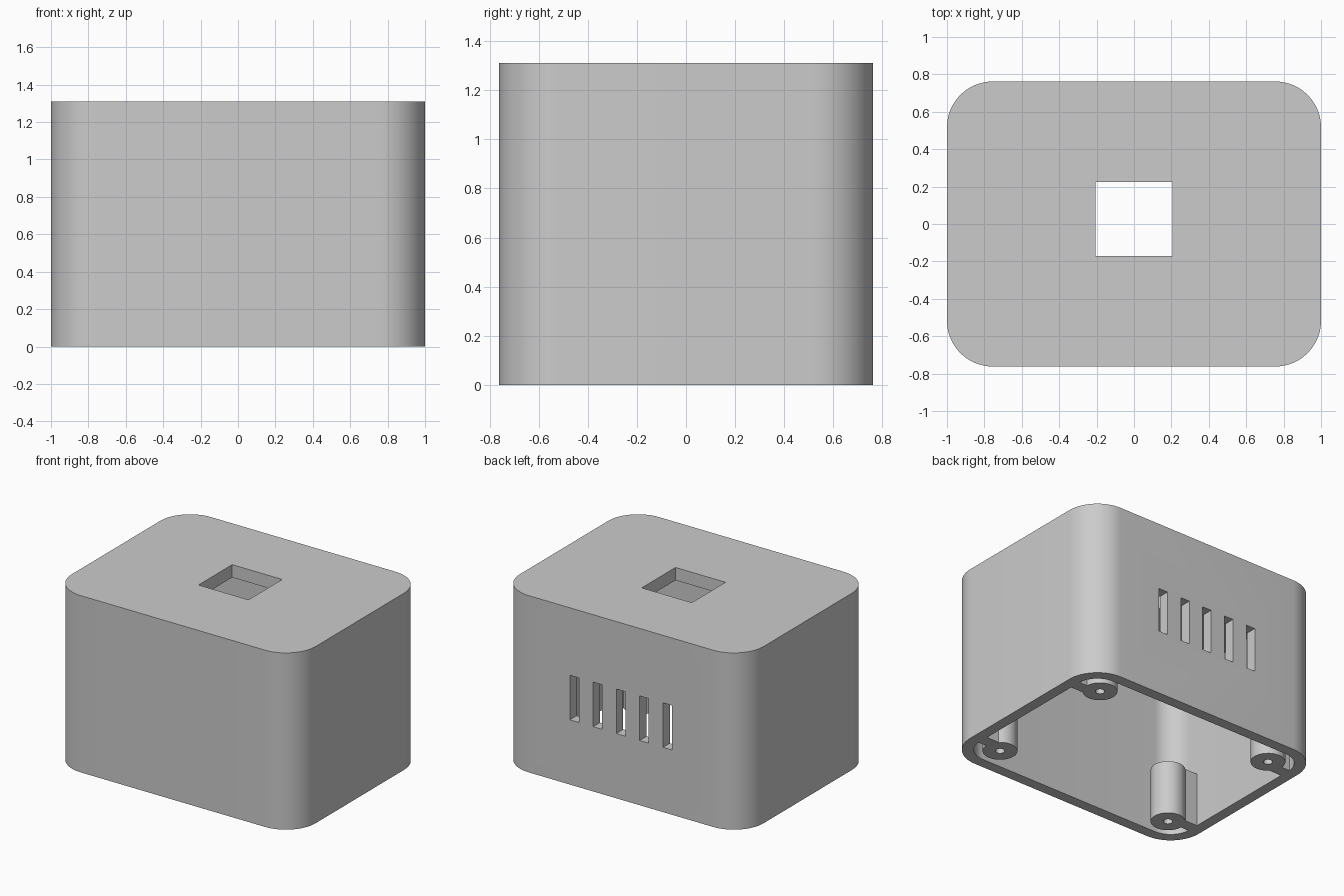
import bpy
import bmesh
from math import cos, sin, pi, radians

cube = bpy.data.objects.get("Cube")
if cube:
    bpy.data.objects.remove(cube, do_unlink=True)

HALF_X, HALF_Y, HEIGHT = 1.0, 0.762, 1.31
RADIUS, WALL, LID = 0.245, 0.08, 0.095
POST_X, POST_Y, POST_R, POST_H = 0.736, 0.522, 0.117, 0.4

grey = bpy.data.materials.new("plain grey")
grey.use_nodes = True
colour = (0.6, 0.6, 0.6, 1)
grey.diffuse_color = colour
grey.node_tree.nodes["Principled BSDF"].inputs["Base Color"].default_value = colour


def rounded_outline(hx, hy, r, steps=16):
    """Counter-clockwise rectangle with round corners."""
    points = []
    corners = [(1, 1), (-1, 1), (-1, -1), (1, -1)]
    for quarter, (sx, sy) in enumerate(corners):
        for i in range(steps + 1):
            a = (quarter + i / steps) * pi / 2
            points.append((sx * (hx - r) + r * cos(a), sy * (hy - r) + r * sin(a)))
    return points


def circle(cx, cy, r, sides=40):
    return [(cx + r * cos(2 * pi * i / sides), cy + r * sin(2 * pi * i / sides))
            for i in range(sides)]


def rectangle(x0, x1, y0, y1):
    return [(x0, y0), (x1, y0), (x1, y1), (x0, y1)]


def prism(name, outline, z0, z1):
    """Extrude a flat outline upwards into a solid."""
    bm = bmesh.new()
    base = bm.faces.new([bm.verts.new((x, y, z0)) for x, y in outline])
    top = bmesh.ops.extrude_face_region(bm, geom=[base])["geom"]
    moved = [v for v in top if isinstance(v, bmesh.types.BMVert)]
    bmesh.ops.translate(bm, verts=moved, vec=(0, 0, z1 - z0))
    bmesh.ops.recalc_face_normals(bm, faces=bm.faces)
    mesh = bpy.data.meshes.new(name)
    bm.to_mesh(mesh)
    bm.free()
    mesh.materials.append(grey)
    obj = bpy.data.objects.new(name, mesh)
    bpy.context.collection.objects.link(obj)
    return obj


def select_only(obj):
    bpy.ops.object.select_all(action="DESELECT")
    obj.select_set(True)
    bpy.context.view_layer.objects.active = obj


def combine(obj, other, operation="DIFFERENCE"):
    """Apply a boolean and drop the helper solid."""
    mod = obj.modifiers.new("boolean", "BOOLEAN")
    mod.operation = operation
    mod.solver = "EXACT"
    mod.object = other
    select_only(obj)
    bpy.ops.object.modifier_apply(modifier=mod.name)
    bpy.data.objects.remove(other, do_unlink=True)


def smooth(obj):
    select_only(obj)
    bpy.ops.object.shade_smooth_by_angle(angle=radians(30))


# Housing: rounded box, open underneath
housing = prism("housing", rounded_outline(HALF_X, HALF_Y, RADIUS), 0, HEIGHT)
cavity = rounded_outline(HALF_X - WALL, HALF_Y - WALL, RADIUS - WALL)
combine(housing, prism("cavity_cutter", cavity, -0.1, HEIGHT - LID))

# Square opening in the lid
combine(housing, prism("lid_cutter", rectangle(-0.205, 0.205, -0.17, 0.225), 1.1, 1.5))

# Row of vent slots in the back wall
for i in range(-2, 3):
    x = i * 0.191
    slot = rectangle(x - 0.037, x + 0.037, HALF_Y - 0.2, HALF_Y + 0.1)
    combine(housing, prism("slot_cutter", slot, 0.48, 0.81))
smooth(housing)

# Screw posts, each tied to the nearest side wall by a block
for sx, side in ((1, "left"), (-1, "right")):
    for sy, end in ((-1, "front"), (1, "back")):
        cx, cy = sx * POST_X, sy * POST_Y
        post = prism(f"{end}_{side}_post", circle(cx, cy, POST_R), 0, POST_H)
        xs = sorted((cx, sx * (HALF_X - WALL + 0.01)))
        ys = sorted((cy + sy * 0.005, cy - sy * 0.083))
        combine(post, prism("rib", rectangle(*xs, *ys), 0, POST_H), "UNION")
        combine(post, prism("screw_cutter", circle(cx, cy, 0.031, 24), -0.1, POST_H - 0.06))
        smooth(post)
